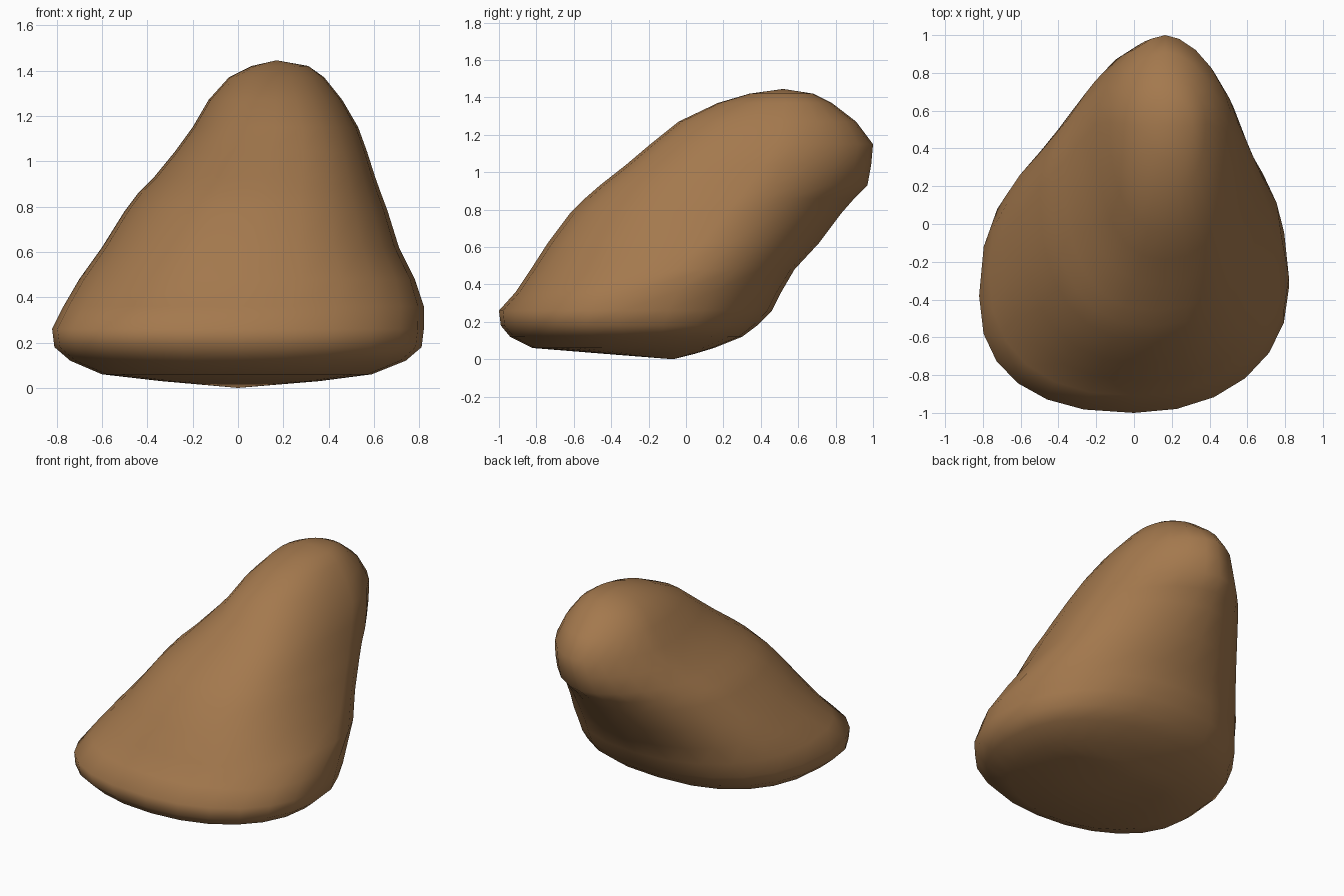
import bpy, bmesh, math

# horizontal slices: z, left x, right x, front y, back y, y of the widest point
# on the left and right, fullness of front and back
SLICES = [
    (0.03, -0.34, 0.36, -0.45, 0.05, -0.15, -0.15, 2.0, 2.0),
    (0.06, -0.60, 0.59, -0.82, 0.15, -0.32, -0.32, 2.1, 2.2),
    (0.12, -0.74, 0.74, -0.94, 0.30, -0.40, -0.34, 2.2, 2.4),
    (0.18, -0.81, 0.81, -0.99, 0.38, -0.42, -0.36, 2.3, 2.4),
    (0.26, -0.82, 0.82, -1.00, 0.46, -0.38, -0.34, 2.4, 2.3),
    (0.36, -0.77, 0.82, -0.91, 0.51, -0.24, -0.28, 2.4, 2.2),
    (0.48, -0.70, 0.78, -0.83, 0.58, -0.07, -0.06, 2.4, 2.05),
    (0.62, -0.60, 0.71, -0.74, 0.71, 0.06, 0.09, 2.4, 1.85),
    (0.78, -0.50, 0.66, -0.62, 0.83, 0.19, 0.21, 2.45, 1.75),
    (0.86, -0.44, 0.63, -0.54, 0.90, 0.26, 0.28, 2.45, 1.7),
    (0.93, -0.37, 0.605, -0.46, 0.97, 0.33, 0.33, 2.5, 1.7),
    (1.04, -0.28, 0.57, -0.32, 0.99, 0.44, 0.41, 2.5, 1.7),
    (1.15, -0.20, 0.53, -0.19, 1.00, 0.53, 0.48, 2.4, 1.7),
    (1.27, -0.13, 0.46, -0.04, 0.91, 0.54, 0.51, 2.3, 1.85),
    (1.37, -0.04, 0.38, 0.17, 0.78, 0.53, 0.53, 2.2, 2.0),
    (1.42, 0.06, 0.31, 0.34, 0.68, 0.52, 0.52, 2.0, 2.0),
]
SIDES = 24


def power(v, n):
    return math.copysign(abs(v) ** (2 / n), v) if abs(v) > 1e-6 else 0.0


def ring(bm, z, x0, x1, y0, y1, yl, yr, n_front, n_back):
    cx = (x0 + x1) / 2
    rx = (x1 - x0) / 2
    out = []
    for i in range(SIDES):
        a = 2 * math.pi * i / SIDES
        c, s = math.cos(a), math.sin(a)
        n = n_back if s > 0 else n_front
        if s < 0 < c and z < 0.4:
            n = 2.1  # the low front right is rounder
        c, s = power(c, n), power(s, n)
        yw = yl + (yr - yl) * (c + 1) / 2
        ry = y1 - yw if s > 0 else yw - y0
        out.append(bm.verts.new((cx + rx * c, yw + ry * s, z)))
    return out


# leaning boulder: slices skinned together, closed by a point at each end
bm = bmesh.new()
rings = [ring(bm, *s) for s in SLICES]
bottom = bm.verts.new((0, -0.07, 0))
top = bm.verts.new((0.17, 0.52, 1.445))
for i in range(SIDES):
    j = (i + 1) % SIDES
    for lo, hi in zip(rings, rings[1:]):
        bm.faces.new((lo[i], lo[j], hi[j], hi[i]))
    bm.faces.new((bottom, rings[0][j], rings[0][i]))
    bm.faces.new((top, rings[-1][i], rings[-1][j]))
bmesh.ops.recalc_face_normals(bm, faces=bm.faces)
for f in bm.faces:
    f.smooth = True

mesh = bpy.data.meshes.new("boulder")
bm.to_mesh(mesh)
bm.free()
mat = bpy.data.materials.new("brown stone")
mat.diffuse_color = (0.37, 0.19, 0.075, 1)
mesh.materials.append(mat)
boulder = bpy.data.objects.new("boulder", mesh)
bpy.context.collection.objects.link(boulder)
